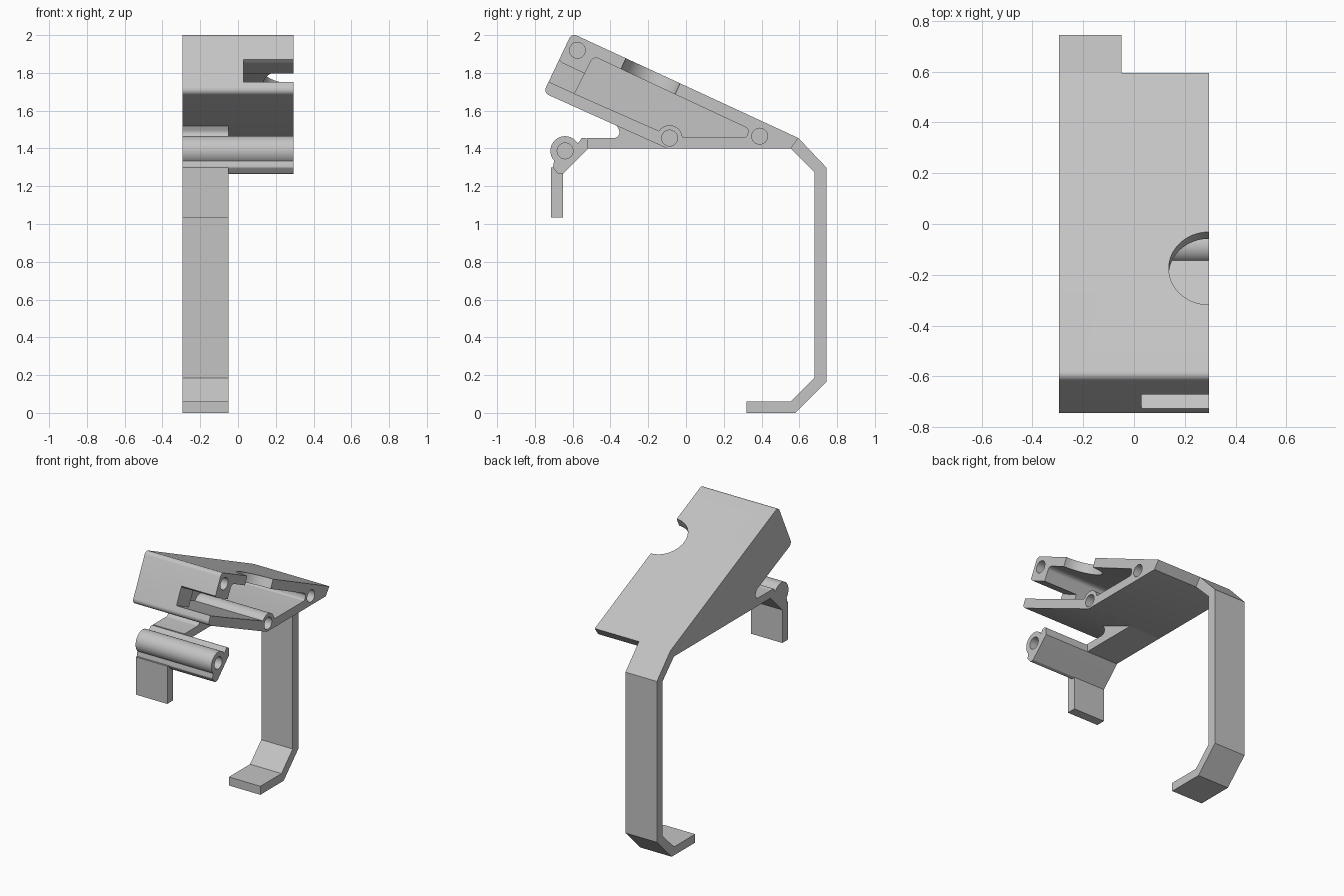
import bpy, bmesh, math
from mathutils import Vector, Matrix

cube = bpy.data.objects.get("Cube")
if cube:
    bpy.data.objects.remove(cube, do_unlink=True)

grey = bpy.data.materials.new("plain_grey")
grey.use_nodes = True
COLOR = (0.55, 0.55, 0.55, 1)
grey.diffuse_color = COLOR
grey.node_tree.nodes["Principled BSDF"].inputs["Base Color"].default_value = COLOR

SIDE, OTHER, STRIP = -0.295, 0.295, -0.05   # x limits of body and narrow strips
BEYOND = 0.4


def rounded(points, steps=8):
    """Expand (y, z, radius) corners into filleted outline points."""
    out = []
    for i, p in enumerate(points):
        c = Vector(p[:2])
        if len(p) < 3:
            out.append(c)
            continue
        a = (Vector(points[i - 1][:2]) - c).normalized()
        b = (Vector(points[(i + 1) % len(points)][:2]) - c).normalized()
        half = a.angle(b) / 2
        mid = c + (a + b).normalized() * p[2] / math.sin(half)
        start = c + a * p[2] / math.tan(half) - mid
        sweep = start.angle_signed(c + b * p[2] / math.tan(half) - mid)
        for k in range(steps + 1):
            out.append(mid + Matrix.Rotation(-sweep * k / steps, 2) @ start)
    return out


def arc(cy, cz, r, a0, a1, steps=20):
    angles = [math.radians(a0 + (a1 - a0) * k / steps) for k in range(steps + 1)]
    return [(cy + r * math.cos(a), cz + r * math.sin(a)) for a in angles]


def prism(name, points, x0, x1):
    """Extrude a side profile across x."""
    bm = bmesh.new()
    face = bm.faces.new([bm.verts.new((x0, p[0], p[1])) for p in rounded(points)])
    ext = bmesh.ops.extrude_face_region(bm, geom=[face])["geom"]
    bmesh.ops.translate(bm, vec=(x1 - x0, 0, 0),
                        verts=[v for v in ext if isinstance(v, bmesh.types.BMVert)])
    bmesh.ops.recalc_face_normals(bm, faces=bm.faces)
    mesh = bpy.data.meshes.new(name)
    bm.to_mesh(mesh)
    bm.free()
    mesh.materials.append(grey)
    obj = bpy.data.objects.new(name, mesh)
    bpy.context.collection.objects.link(obj)
    return obj


def cut(target, cutter):
    mod = target.modifiers.new(cutter.name, "BOOLEAN")
    mod.operation, mod.solver, mod.object = "DIFFERENCE", "EXACT", cutter
    cutter.hide_render = True
    cutter.hide_set(True)
    cutter.display_type = "WIRE"


def pin_hole(target, y, z):
    cut(target, prism("pin_hole_cutter", arc(y, z, 0.042, 0, 348.75, 31), -0.2, BEYOND))


# Wedge-shaped case
case = prism("wedge_case", [(-0.605, 2.01, 0.03), (-0.755, 1.695, 0.03), (-0.1, 1.4),
                            (0.555, 1.4), (0.595, 1.455)], SIDE, OTHER)

# Open pocket with a raised boss in its floor
pocket = [(-0.59, 1.69), (-0.49, 1.888, 0.03), (0.335, 1.503, 0.025),
          (0.32, 1.46, 0.015), (0, 1.46)]
pocket += arc(-0.087, 1.455, 0.068, 5, 146)
cut(case, prism("pocket_cutter", pocket, -0.235, BEYOND))

# Notch through the front wall
cut(case, prism("front_notch_cutter", [(-0.5, 1.78), (-0.655, 1.852, 0.03), (-0.7, 1.9),
                                       (-0.8, 1.786), (-0.56, 1.677)], 0.03, BEYOND))

# Half-round finger cutout in the sloping top
bpy.ops.mesh.primitive_cylinder_add(vertices=64, radius=0.158, depth=0.2,
                                    location=(OTHER, -0.175, 1.81),
                                    rotation=(-math.atan(0.462), 0, 0))
finger = bpy.context.object
finger.name = "finger_cutout_cutter"
finger.data.materials.append(grey)
cut(case, finger)

for y, z in [(-0.575, 1.92), (-0.087, 1.455), (0.39, 1.465)]:
    pin_hole(case, y, z)

# Barrel with angled tail
barrel = prism("pivot_barrel", arc(-0.64, 1.387, 0.078, 30, 222) + [
    (-0.705, 1.3, 0.015), (-0.675, 1.262, 0.02), (-0.65, 1.267, 0.01), (-0.52, 1.397),
    (-0.522, 1.455, 0.015), (-0.552, 1.456, 0.01)], SIDE, OTHER)
pin_hole(barrel, -0.64, 1.387)

# Narrow parts along one side
arm = prism("connecting_arm", [(-0.524, 1.4), (-0.1, 1.4), (-0.365, 1.5194),
                               (-0.335, 1.455, 0.03), (-0.524, 1.455)], SIDE, STRIP)
hook = prism("hanging_tab", [(-0.715, 1.035), (-0.65, 1.035), (-0.65, 1.3),
                             (-0.715, 1.3)], SIDE, STRIP)
strap = prism("bent_strap", [
    (0.555, 1.4), (0.595, 1.455), (0.745, 1.297), (0.745, 0.165), (0.58, 0), (0.32, 0),
    (0.32, 0.06), (0.555, 0.06), (0.68, 0.185), (0.68, 1.275)], SIDE, STRIP)

# Smooth the curved surfaces, keep hard edges
for obj in (case, barrel, arm, hook, strap):
    bpy.ops.object.select_all(action="DESELECT")
    obj.select_set(True)
    bpy.context.view_layer.objects.active = obj
    for mod in list(obj.modifiers):
        bpy.ops.object.modifier_apply(modifier=mod.name)
    bpy.ops.object.shade_smooth_by_angle(angle=math.radians(30))
